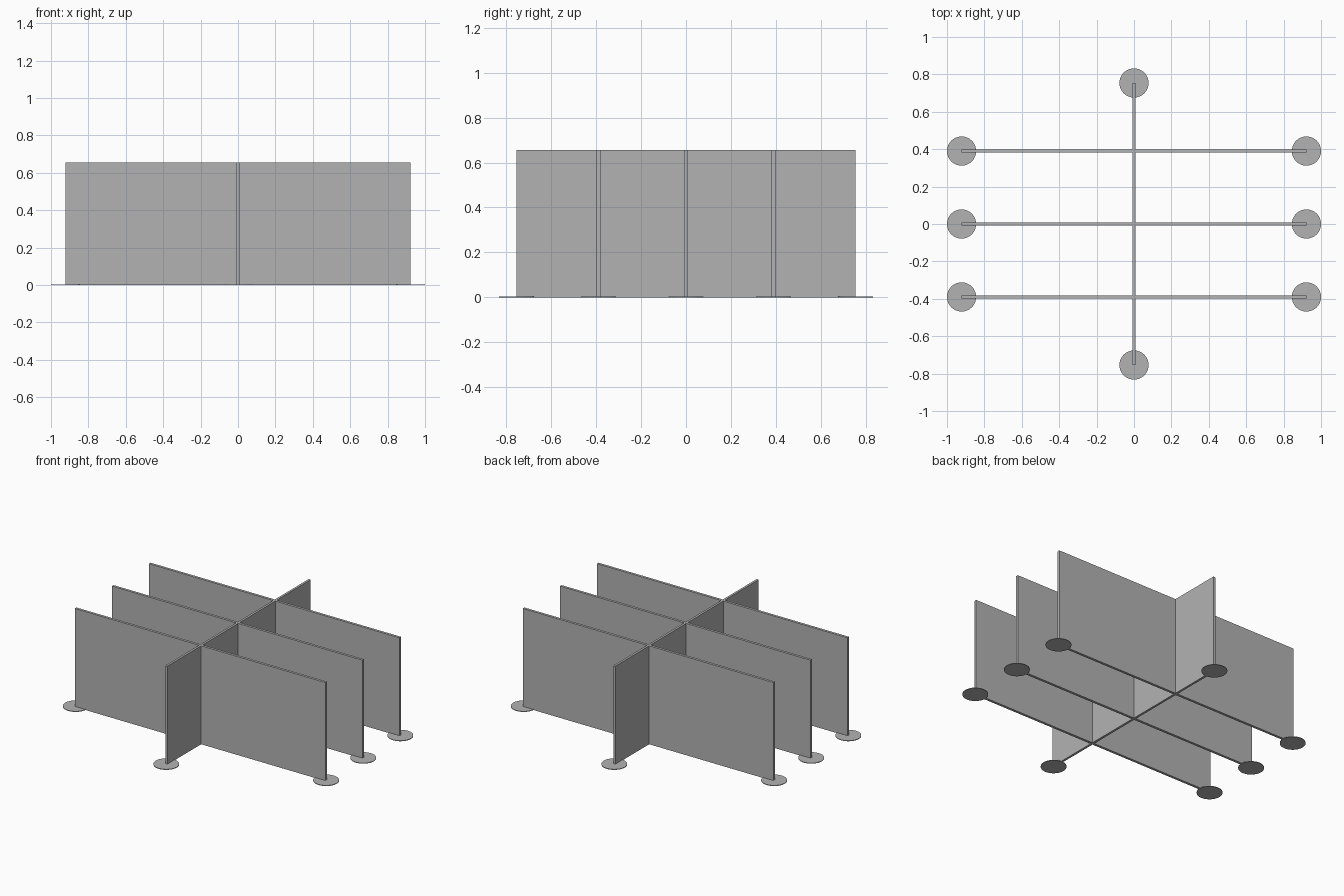
import bpy

cube = bpy.data.objects.get("Cube")
if cube:
    bpy.data.objects.remove(cube, do_unlink=True)

HEIGHT = 0.655
THICK = 0.017
HALF_X = 0.922       # half length of the cross panels
HALF_Y = 0.754       # half length of the spine panel
SPACING = 0.39
FOOT_R = 0.078
FOOT_H = 0.004

grey = bpy.data.materials.new("plain_grey")
grey.use_nodes = True
colour = (0.45, 0.45, 0.45, 1)
grey.diffuse_color = colour
grey.node_tree.nodes["Principled BSDF"].inputs["Base Color"].default_value = colour


def finish(name):
    ob = bpy.context.object
    ob.name = name
    ob.data.materials.append(grey)
    return ob


def panel(name, y, size_x, size_y):
    bpy.ops.mesh.primitive_cube_add(size=1, location=(0, y, HEIGHT / 2))
    ob = finish(name)
    ob.scale = (size_x, size_y, HEIGHT)
    bpy.ops.object.transform_apply(location=False, rotation=False, scale=True)


def foot(name, x, y):
    bpy.ops.mesh.primitive_cylinder_add(vertices=48, radius=FOOT_R, depth=FOOT_H,
                                        location=(x, y, FOOT_H / 2 - 0.0005))
    finish(name)
    bpy.ops.object.shade_smooth_by_angle()


# Long panel running front to back, with a foot at each end
panel("spine_panel", 0, THICK - 0.002, 2 * HALF_Y)
foot("front_foot", 0, -HALF_Y)
foot("back_foot", 0, HALF_Y)

# Three panels crossing it, each with a foot at both ends
for place, y in (("front", -SPACING), ("middle", 0), ("back", SPACING)):
    panel(place + "_cross_panel", y, 2 * HALF_X, THICK)
    for side, sign in (("left", 1), ("right", -1)):
        foot(place + "_" + side + "_foot", sign * HALF_X, y)
